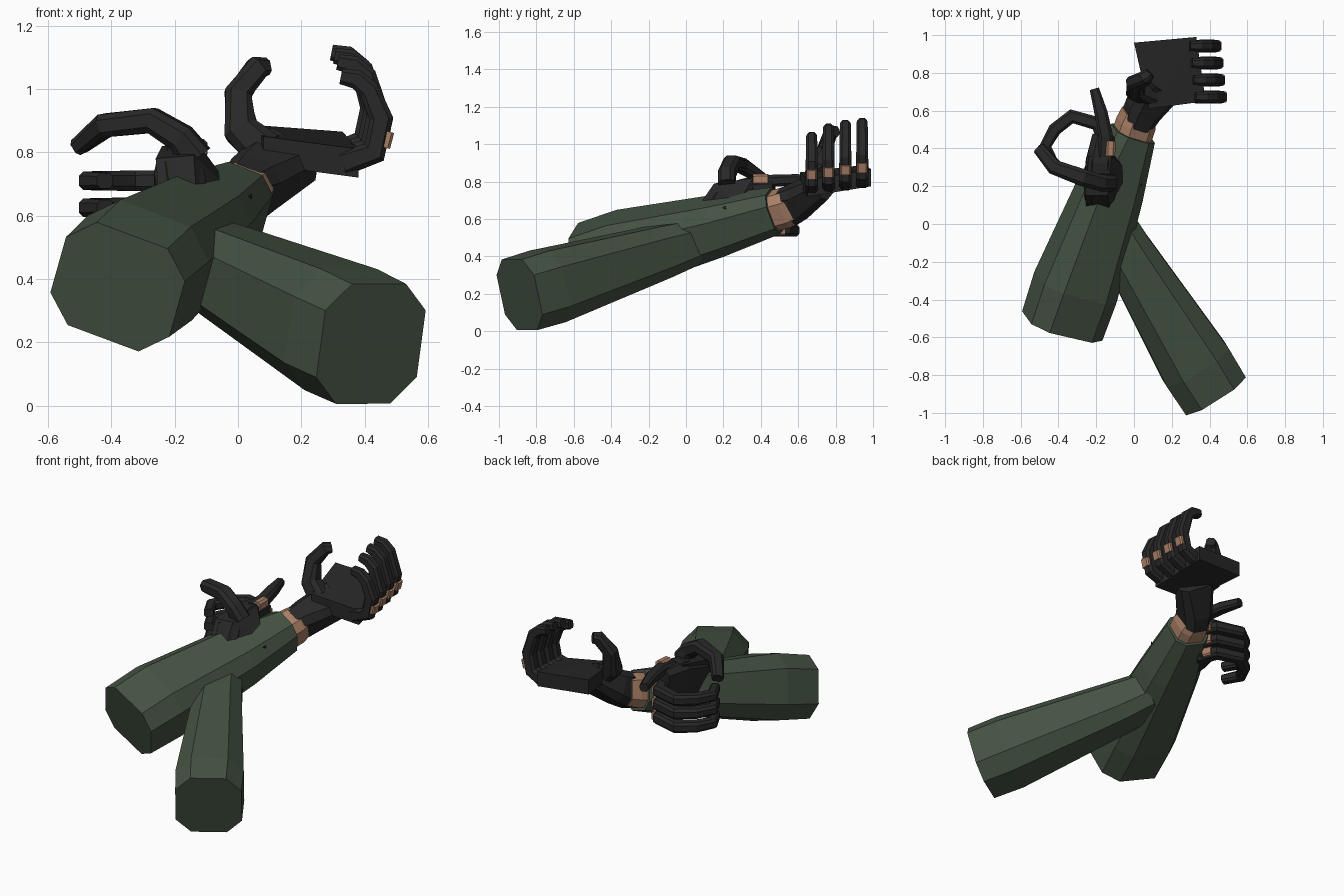
import bpy, bmesh, math
from mathutils import Vector as V


def material(name, rgb):
    m = bpy.data.materials.new(name)
    m.diffuse_color = (*rgb, 1)
    return m


GREEN = material("sleeve green", (0.058, 0.085, 0.055))
BLACK = material("glove black", (0.021, 0.021, 0.022))
SKIN = material("skin tan", (0.40, 0.215, 0.135))


def finish(name, bm, mat):
    bmesh.ops.recalc_face_normals(bm, faces=bm.faces)
    me = bpy.data.meshes.new(name)
    bm.to_mesh(me)
    bm.free()
    me.materials.append(mat)
    ob = bpy.data.objects.new(name, me)
    bpy.context.collection.objects.link(ob)
    return ob


def loft(name, mat, rings, side, roll=0.0, chamfer=0.23):
    """Chamfered-box tube; rings are (centre, width, height), side is the width axis."""
    bm = bmesh.new()
    pts = [V(r[0]) for r in rings]
    loops = []
    for i, (c, w, h) in enumerate(rings):
        t = V()
        if i > 0:
            t += (pts[i] - pts[i - 1]).normalized()
        if i < len(pts) - 1:
            t += (pts[i + 1] - pts[i]).normalized()
        t.normalize()
        u = V(side)
        u = (u - t * u.dot(t)).normalized()
        v = u.cross(t)
        a = math.radians(roll)
        u, v = u * math.cos(a) - v * math.sin(a), v * math.cos(a) + u * math.sin(a)
        k = chamfer * min(w, h)
        x, y = w / 2, h / 2
        outline = [(x - k, y), (x, y - k), (x, k - y), (x - k, -y),
                   (k - x, -y), (-x, k - y), (-x, y - k), (k - x, y)]
        loops.append([bm.verts.new(pts[i] + u * p + v * q) for p, q in outline])
    for a, b in zip(loops, loops[1:]):
        for j in range(8):
            bm.faces.new((a[j], a[(j + 1) % 8], b[(j + 1) % 8], b[j]))
    bm.faces.new(loops[0])
    bm.faces.new(loops[-1])
    return finish(name, bm, mat)


def hull(name, mat, points):
    bm = bmesh.new()
    for p in points:
        bm.verts.new(p)
    bmesh.ops.convex_hull(bm, input=bm.verts)
    bmesh.ops.dissolve_limit(bm, angle_limit=0.05, verts=bm.verts, edges=bm.edges)
    return finish(name, bm, mat)


# Sleeves
loft("left_sleeve", GREEN, [
    ((-0.38, -0.54, 0.375), 0.41, 0.36),
    ((-0.31, -0.335, 0.435), 0.42, 0.38),
    ((-0.125, 0.18, 0.565), 0.33, 0.29),
    ((-0.005, 0.48, 0.645), 0.22, 0.23)], (0.94, -0.34, 0), roll=21)
loft("right_sleeve", GREEN, [
    ((0.42, -0.89, 0.195), 0.375, 0.39),
    ((0.325, -0.74, 0.24), 0.385, 0.395),
    ((-0.04, -0.14, 0.425), 0.27, 0.28),
    ((-0.13, 0.02, 0.475), 0.24, 0.24)], (0.85, 0.53, 0))

# Open hand: wrist, cuff and palm
loft("left_wrist", SKIN, [
    ((-0.02, 0.44, 0.635), 0.19, 0.2),
    ((0.01, 0.53, 0.66), 0.19, 0.2),
    ((0.025, 0.59, 0.68), 0.16, 0.18)], (0.94, -0.34, 0), roll=21)
loft("left_glove_cuff", BLACK, [
    ((0.015, 0.545, 0.665), 0.15, 0.205),
    ((0.05, 0.61, 0.70), 0.185, 0.19),
    ((0.16, 0.74, 0.79), 0.22, 0.14)], (0.94, -0.34, 0), roll=21)
palm_top = [(0.08, 0.61, 0.85), (0.38, 0.65, 0.81), (0.33, 0.99, 0.865), (0.0, 0.96, 0.89)]
hull("left_palm", BLACK, palm_top + [(x, y, z - 0.09) for x, y, z in palm_top])
loft("left_thumb", BLACK, [
    ((0.09, 0.68, 0.80), 0.11, 0.13),
    ((0.01, 0.71, 0.87), 0.10, 0.11),
    ((0.0, 0.745, 0.985), 0.075, 0.085),
    ((0.06, 0.775, 1.065), 0.07, 0.075),
    ((0.085, 0.80, 1.07), 0.055, 0.055)], (0, 1, 0))

# Open hand: four raised fingers with bare knuckles
for i in range(4):
    y = 0.672 + 0.09 * i
    dx = 0.01 - 0.01 * i
    dz = 0.012 * i
    top = (-0.045, 0.0, 0.02, 0.03)[i]
    loft(f"left_finger_{i + 1}", BLACK, [
        ((0.33, y, 0.765 + dz), 0.066, 0.08),
        ((0.42 + dx, y, 0.80 + dz), 0.068, 0.08),
        ((0.443 + dx, y, 0.905 + dz), 0.064, 0.075),
        ((0.405 + dx, y, 1.04 + top), 0.06, 0.066),
        ((0.365 + dx, y, 1.075 + top), 0.058, 0.062),
        ((0.315 + dx, y, 1.085 + top), 0.05, 0.05)], (0, 1, 0))
    loft(f"left_knuckle_{i + 1}", SKIN, [
        ((0.453 + dx, y, 0.815 + dz), 0.058, 0.035),
        ((0.466 + dx, y, 0.865 + dz), 0.058, 0.035)], (0, 1, 0))

# Curled hand: wrist, palm and the wedge breaking through the other sleeve
loft("right_wrist", SKIN, [
    ((-0.12, 0.0, 0.47), 0.17, 0.18),
    ((-0.16, 0.09, 0.53), 0.16, 0.18)], (0.85, 0.53, 0))
loft("right_palm", BLACK, [
    ((-0.16, 0.08, 0.53), 0.15, 0.18),
    ((-0.185, 0.20, 0.65), 0.16, 0.27),
    ((-0.18, 0.33, 0.665), 0.15, 0.31),
    ((-0.16, 0.47, 0.665), 0.12, 0.30)], (1, 0, 0))
hull("right_hand_back", BLACK, [
    (-0.25, 0.07, 0.66), (-0.13, 0.06, 0.66), (-0.01, 0.27, 0.67), (-0.08, 0.36, 0.66),
    (-0.26, 0.15, 0.78), (-0.14, 0.15, 0.79), (-0.12, 0.36, 0.82), (-0.24, 0.36, 0.82)])
hull("right_cuff_tip", BLACK, [
    (0.02, 0.18, 0.65), (0.045, 0.21, 0.67), (0.04, 0.22, 0.62), (0.0, 0.22, 0.64)])

# Curled hand: thumb, pointing finger and three bent fingers
loft("right_thumb", BLACK, [
    ((-0.13, 0.22, 0.78), 0.09, 0.10),
    ((-0.18, 0.22, 0.845), 0.09, 0.09),
    ((-0.27, 0.245, 0.90), 0.09, 0.08),
    ((-0.42, 0.30, 0.885), 0.08, 0.075),
    ((-0.50, 0.40, 0.82), 0.065, 0.055)], (0.25, 1, 0))
loft("right_pointing_finger", BLACK, [
    ((-0.15, 0.36, 0.79), 0.085, 0.07),
    ((-0.15, 0.47, 0.805), 0.075, 0.065),
    ((-0.175, 0.59, 0.81), 0.07, 0.06),
    ((-0.21, 0.715, 0.805), 0.05, 0.05)], (1, 0, 0))
loft("right_pointing_knuckle", SKIN, [
    ((-0.125, 0.36, 0.81), 0.05, 0.06),
    ((-0.122, 0.44, 0.812), 0.05, 0.06)], (1, 0, 0))
for i in range(3):
    z = 0.71 - 0.085 * i
    loft(f"right_finger_{i + 1}", BLACK, [
        ((-0.15, 0.42, z), 0.068, 0.08),
        ((-0.19, 0.53, z), 0.068, 0.08),
        ((-0.33, 0.57, z), 0.064, 0.075),
        ((-0.42, 0.50, z), 0.062, 0.07),
        ((-0.47, 0.41, z), 0.058, 0.065),
        ((-0.42, 0.31, z), 0.05, 0.055)], (0, 0, 1))
    loft(f"right_knuckle_{i + 1}", SKIN, [
        ((-0.135, 0.475, z), 0.058, 0.04),
        ((-0.155, 0.525, z), 0.058, 0.04)], (0, 0, 1))
